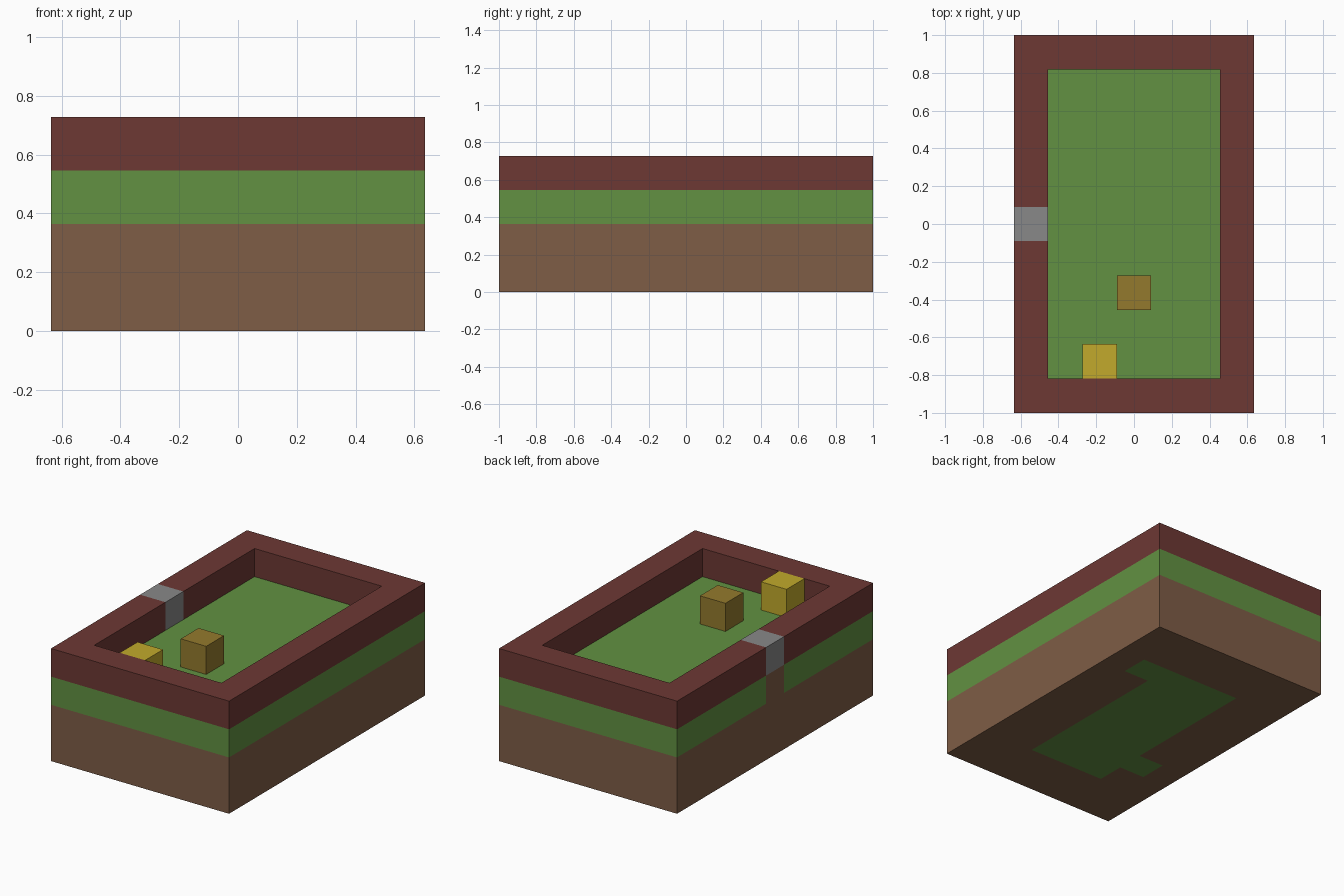
import bpy, bmesh
from mathutils import Vector

if "Cube" in bpy.data.objects:
    bpy.data.objects.remove(bpy.data.objects["Cube"], do_unlink=True)

U = 2 / 11                 # edge length of one block
NX, NY = 7, 11             # footprint in blocks


def material(name, rgb):
    m = bpy.data.materials.new(name)
    m.use_nodes = True
    m.diffuse_color = (*rgb, 1)
    m.node_tree.nodes["Principled BSDF"].inputs["Base Color"].default_value = (*rgb, 1)
    return m


soil = material("soil brown", (0.209, 0.109, 0.061))
grass = material("grass green", (0.122, 0.283, 0.054))
brick = material("brick red", (0.153, 0.04, 0.034))
stone = material("stone grey", (0.246, 0.246, 0.246))
yellow = material("bright yellow", (0.539, 0.402, 0.025))
ochre = material("ochre", (0.296, 0.195, 0.026))


def box(size, base):
    """Box in block units, standing on the centre point base."""
    bm = bmesh.new()
    bmesh.ops.create_cube(bm, size=1)
    bmesh.ops.scale(bm, vec=Vector(size), verts=bm.verts)
    bmesh.ops.translate(bm, vec=Vector(base) + Vector((0, 0, size[2] / 2)), verts=bm.verts)
    return bm


def cut_cells(bm, layers):
    """Score the faces along the block lattice."""
    for axis, count, start in ((0, NX, -NX / 2), (1, NY, -NY / 2), (2, layers, 0)):
        for i in range(1, count):
            co, no = Vector(), Vector()
            co[axis], no[axis] = start + i, 1
            bmesh.ops.bisect_plane(bm, geom=bm.verts[:] + bm.edges[:] + bm.faces[:],
                                   plane_co=co, plane_no=no)


def remove_faces(bm, rule):
    bmesh.ops.delete(bm, geom=[f for f in bm.faces if rule(f.calc_center_median())],
                     context="FACES")


def finish(bm, name, mats, rule=None):
    if rule:
        for f in bm.faces:
            f.material_index = rule(f.calc_center_median())
    bmesh.ops.scale(bm, vec=Vector((U, U, U)), verts=bm.verts)
    bmesh.ops.recalc_face_normals(bm, faces=bm.faces)
    mesh = bpy.data.meshes.new(name)
    bm.to_mesh(mesh)
    bm.free()
    for m in mats:
        mesh.materials.append(m)
    obj = bpy.data.objects.new(name, mesh)
    bpy.context.collection.objects.link(obj)


def in_rim(c):
    return abs(c.x) > NX / 2 - 1 or abs(c.y) > NY / 2 - 1


def at_gate(c):
    return c.x < 1 - NX / 2 + 0.01 and abs(c.y) < 0.51


def ground_colour(c):
    if c.z < 0.01:         # green patch with two side arms on the underside
        patch = abs(c.x) < 1.5 and abs(c.y) < 3.5
        arms = (round(c.x), round(c.y)) in ((2, 3), (-2, -2))
        return int(patch or arms)
    if c.z < 2:
        return 0
    return 0 if at_gate(c) and c.z < 2.9 else 1


# Ground: two soil layers under one grass layer
ground = box((NX, NY, 3), (0, 0, 0))
cut_cells(ground, 3)
remove_faces(ground, lambda c: c.z > 2.99 and in_rim(c))
finish(ground, "ground", [soil, grass], ground_colour)

# Rim wall: a ring of cells raised one block, with a stone block on one side
rim = box((NX, NY, 1), (0, 0, 3))
cut_cells(rim, 1)
remove_faces(rim, lambda c: c.z < 3.99 or not in_rim(c))
sides = bmesh.ops.extrude_edge_only(rim, edges=[e for e in rim.edges if e.is_boundary])
bmesh.ops.translate(rim, vec=Vector((0, 0, -1)),
                    verts=[g for g in sides["geom"] if isinstance(g, bmesh.types.BMVert)])
finish(rim, "rim_wall", [brick, stone],
       lambda c: int(at_gate(c) and abs(c.y) < 0.4))

# Loose blocks standing on the grass
for name, mat, x, y in (("yellow_block", yellow, -1, -4), ("ochre_block", ochre, 0, -2)):
    block = box((1, 1, 1), (x, y, 3))
    remove_faces(block, lambda c: c.z < 3.01)
    finish(block, name, [mat])
